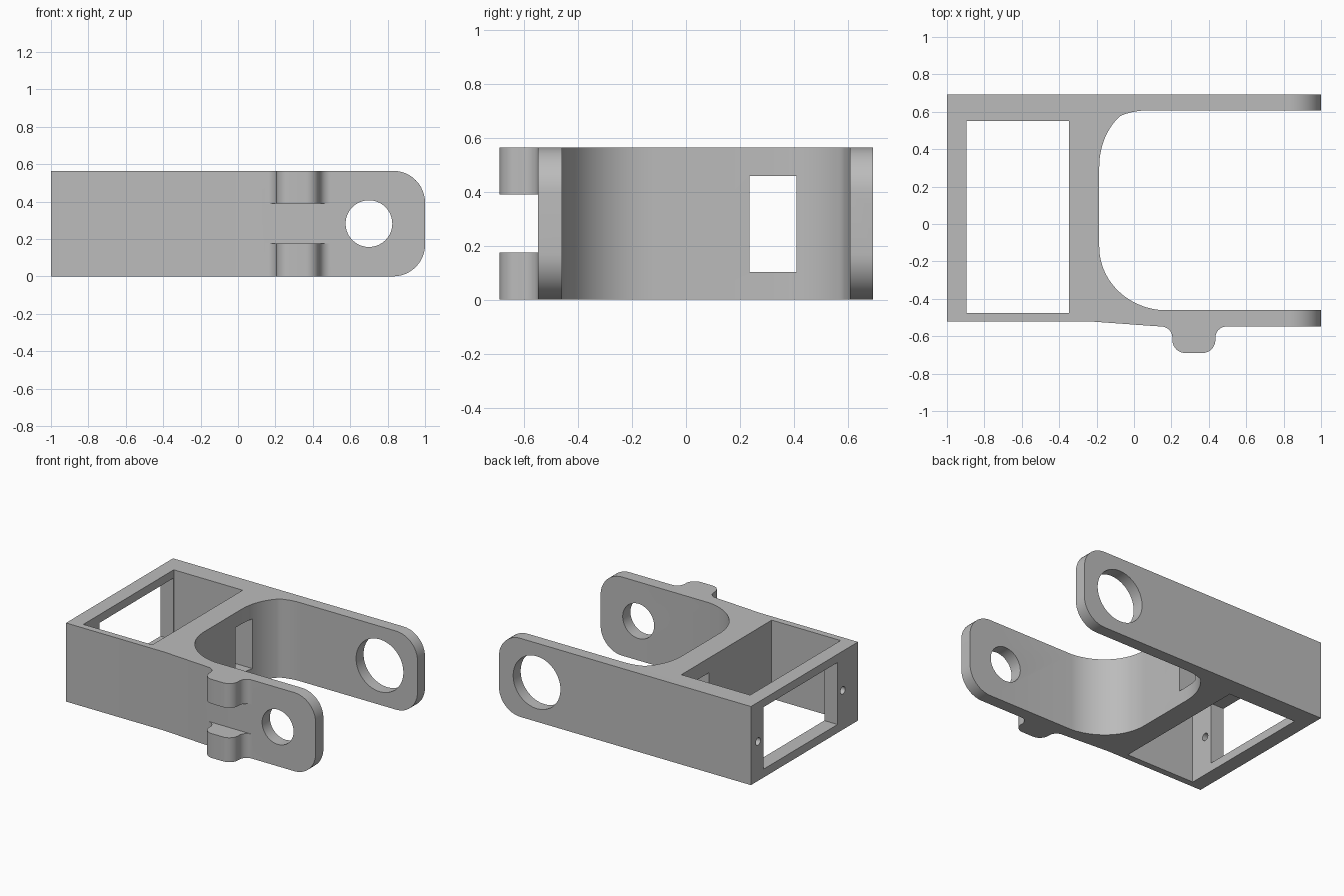
import bpy, bmesh, math
from mathutils import Vector

if "Cube" in bpy.data.objects:
    bpy.data.objects.remove(bpy.data.objects["Cube"], do_unlink=True)

H = 0.564
MID = H / 2

grey = bpy.data.materials.new("plain grey")
grey.use_nodes = True
grey.diffuse_color = (0.5, 0.5, 0.5, 1)
grey.node_tree.nodes["Principled BSDF"].inputs["Base Color"].default_value = (0.5, 0.5, 0.5, 1)


def arc(cx, cy, r, start, end, n=12):
    """Points on a circular arc, angles in degrees."""
    angles = [math.radians(start + (end - start) * i / n) for i in range(n + 1)]
    return [(cx + r * math.cos(a), cy + r * math.sin(a)) for a in angles]


def bezier(a, b, c, d, n=14):
    """Points on a cubic curve."""
    a, b, c, d = map(Vector, (a, b, c, d))
    pts = []
    for i in range(n + 1):
        t = i / n
        s = 1 - t
        pts.append(tuple(a * s**3 + b * 3 * s * s * t + c * 3 * s * t * t + d * t**3))
    return pts


def prism(name, profile, lo, hi, axis="Z"):
    """Extrude a closed 2D profile along an axis."""
    place = {"X": lambda u, v, w: (w, u, v),
             "Y": lambda u, v, w: (u, w, v),
             "Z": lambda u, v, w: (u, v, w)}[axis]
    bm = bmesh.new()
    base = bm.faces.new([bm.verts.new(place(u, v, lo)) for u, v in profile])
    moved = bmesh.ops.extrude_face_region(bm, geom=[base])["geom"]
    verts = [e for e in moved if isinstance(e, bmesh.types.BMVert)]
    bmesh.ops.translate(bm, vec=place(0, 0, hi - lo), verts=verts)
    bmesh.ops.recalc_face_normals(bm, faces=bm.faces)
    mesh = bpy.data.meshes.new(name)
    bm.to_mesh(mesh)
    bm.free()
    obj = bpy.data.objects.new(name, mesh)
    bpy.context.collection.objects.link(obj)
    mesh.materials.append(grey)
    return obj


def rect(u0, u1, v0, v1):
    return [(u0, v0), (u1, v0), (u1, v1), (u0, v1)]


def circle(u, v, r, n=40):
    return arc(u, v, r, 0, 360, n)[:-1]


# Plan outline: box, fork arms and the lug on the front arm
outline = [(-1, -0.522), (-0.22, -0.522), (0.1, -0.545)]
outline += arc(0.145, -0.608, 0.06, 90, 0)
outline += arc(0.275, -0.62, 0.07, 180, 270)
outline += arc(0.365, -0.62, 0.07, 270, 360)
outline += arc(0.495, -0.608, 0.06, 180, 90)
outline += [(1, -0.548), (1, -0.46)]
# Rounded throat of the fork
outline += bezier((0.14, -0.46), (-0.03, -0.445), (-0.186, -0.31), (-0.186, -0.12))
outline += bezier((-0.186, 0.3), (-0.186, 0.43), (-0.135, 0.52), (-0.075, 0.577))
outline += bezier((-0.075, 0.577), (-0.03, 0.597), (0.02, 0.607), (0.07, 0.607), 6)[1:]
outline += [(1, 0.607), (1, 0.692), (-1, 0.692)]
bracket = prism("bracket", outline, 0, H)

# Side silhouette rounds the ends of both arms
side = [(-1.1, 0)] + arc(0.83, 0.17, 0.17, -90, 0) + arc(0.83, H - 0.17, 0.17, 0, 90) + [(-1.1, H)]
cutters = [("INTERSECT", prism("arm_end_rounding", side, -1, 1, "Y"))]

# Openings and holes
for cutter in (
    prism("box_opening", rect(-0.895, -0.348, -0.475, 0.55), -0.2, 1),
    prism("end_wall_opening", rect(-0.29, 0.549, 0.06, 0.505), -1.2, -0.8, "X"),
    prism("cross_wall_slot", rect(0.235, 0.41, 0.102, 0.458), -0.5, 0, "X"),
    prism("front_arm_hole", circle(0.7, MID, 0.125), -0.8, -0.2, "Y"),
    prism("back_arm_hole", circle(0.7, MID, 0.188), 0.4, 0.9, "Y"),
    prism("lug_gap", rect(0.12, 0.52, 0.175, 0.389), -0.9, -0.548, "Y"),
    prism("front_screw_hole", circle(-0.35, MID, 0.027, 20), -1.2, -0.8, "X"),
    prism("back_screw_hole", circle(0.61, MID, 0.027, 20), -1.2, -0.8, "X"),
):
    cutters.append(("DIFFERENCE", cutter))

bpy.ops.object.select_all(action="DESELECT")
bpy.context.view_layer.objects.active = bracket
bracket.select_set(True)
for operation, cutter in cutters:
    mod = bracket.modifiers.new(cutter.name, "BOOLEAN")
    mod.operation = operation
    mod.solver = "EXACT"
    mod.object = cutter
    bpy.ops.object.modifier_apply(modifier=mod.name)
    bpy.data.objects.remove(cutter, do_unlink=True)

# Smooth curved walls, crisp edges
bpy.ops.object.shade_smooth_by_angle(angle=math.radians(30))
